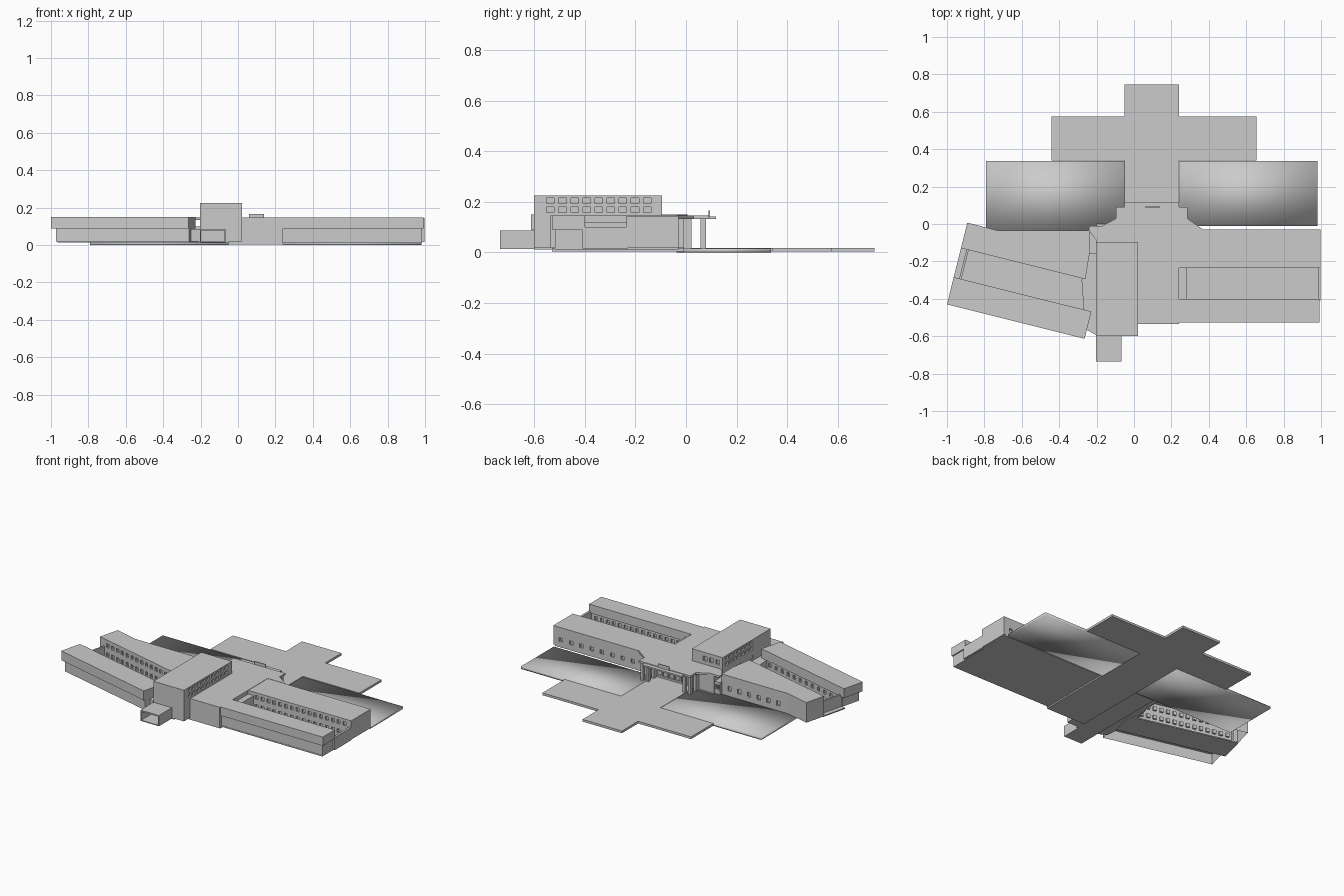
import bpy, bmesh, math
from mathutils import Vector

if "Cube" in bpy.data.objects:
    bpy.data.objects.remove(bpy.data.objects["Cube"])


def prism(name, pts, z0, z1):
    """Extrude a plan outline between two heights."""
    bm = bmesh.new()
    face = bm.faces.new([bm.verts.new((x, y, z0)) for x, y in pts])
    ext = bmesh.ops.extrude_face_region(bm, geom=[face])
    for v in ext["geom"]:
        if isinstance(v, bmesh.types.BMVert):
            v.co.z = z1
    bmesh.ops.recalc_face_normals(bm, faces=bm.faces)
    me = bpy.data.meshes.new(name)
    bm.to_mesh(me)
    bm.free()
    ob = bpy.data.objects.new(name, me)
    bpy.context.collection.objects.link(ob)
    return ob


def box(name, x0, x1, y0, y1, z0, z1):
    return prism(name, [(x0, y0), (x1, y0), (x1, y1), (x0, y1)], z0, z1)


def windows(ob, p0, p1, n, w, z0, z1, depth=0.012):
    """Cut a row of n recessed windows along the wall line p0 to p1."""
    p0, p1 = Vector(p0), Vector(p1)
    d = (p1 - p0).normalized()
    nrm = Vector((-d.y, d.x)) * depth
    bm = bmesh.new()
    for i in range(n):
        c = p0.lerp(p1, (i + 0.5) / n)
        h = d * (w / 2)
        lo = [bm.verts.new((*q, z0)) for q in (c - h - nrm, c + h - nrm, c + h + nrm, c - h + nrm)]
        hi = [bm.verts.new((v.co.x, v.co.y, z1)) for v in lo]
        bm.faces.new(lo[::-1])
        bm.faces.new(hi)
        for k in range(4):
            bm.faces.new((lo[k], lo[(k + 1) % 4], hi[(k + 1) % 4], hi[k]))
    me = bpy.data.meshes.new("window_cutter")
    bm.to_mesh(me)
    bm.free()
    cutter = bpy.data.objects.new("window_cutter", me)
    bpy.context.collection.objects.link(cutter)
    cutter.hide_render = True
    mod = ob.modifiers.new("windows", "BOOLEAN")
    mod.operation, mod.solver, mod.object = "DIFFERENCE", "EXACT", cutter
    bpy.context.view_layer.objects.active = ob
    bpy.ops.object.modifier_apply(modifier=mod.name)
    bpy.data.objects.remove(cutter)


def open_bottom(ob):
    """Remove the floor of a block so it is a hollow shell."""
    bm = bmesh.new()
    bm.from_mesh(ob.data)
    low = min(v.co.z for v in bm.verts)
    bmesh.ops.delete(bm, geom=[f for f in bm.faces if all(abs(v.co.z - low) < 1e-4 for v in f.verts)],
                     context="FACES")
    bm.to_mesh(ob.data)
    bm.free()


# Paved plaza and smooth-shaded lawns
prism("plaza", [(-0.05, -0.53), (0.24, -0.53), (0.24, 0.34), (0.655, 0.34), (0.655, 0.575), (0.24, 0.575),
                (0.24, 0.745), (-0.05, 0.745), (-0.05, 0.575), (-0.44, 0.575), (-0.44, 0.34), (-0.05, 0.34)],
      0.003, 0.018)
for name, x0, x1, y0 in (("left_lawn", -0.79, -0.05, -0.038), ("right_lawn", 0.24, 0.98, -0.01)):
    lawn = box(name, x0, x1, y0, 0.337, 0.0, 0.016)
    for p in lawn.data.polygons:
        p.use_smooth = True
box("right_ground_slab", 0.24, 0.985, -0.52, -0.03, 0.012, 0.02)
box("center_ground_slab", -0.2, -0.05, -0.6, 0.0, 0.012, 0.02)

# Central hall and its entrance canopy
hall = box("central_hall", -0.2, 0.24, -0.535, -0.01, 0.019, 0.14)
windows(hall, (-0.04, -0.01), (0.23, -0.01), 6, 0.035, 0.03, 0.12)
prism("hall_roof", [(-0.2, -0.535), (0.24, -0.535), (0.24, -0.03), (0.37, -0.03), (0.285, 0.03), (0.285, 0.09),
                    (-0.095, 0.09), (-0.095, 0.03), (-0.17, -0.01), (-0.24, -0.01), (-0.24, -0.035),
                    (-0.2, -0.09)], 0.133, 0.146)
box("entrance_canopy", -0.05, 0.24, 0.085, 0.118, 0.132, 0.142)
box("canopy_panel", 0.06, 0.14, 0.088, 0.094, 0.14, 0.166)
for x in (-0.08, -0.04, 0.23, 0.27):
    box("porch_column", x - 0.008, x + 0.008, 0.058, 0.08, 0.016, 0.134)
    box("porch_pier", x - 0.008, x + 0.008, -0.01, 0.022, 0.016, 0.134)

# Tall block with windows on three sides
tower = box("upper_block", -0.203, 0.022, -0.6, -0.095, 0.019, 0.226)
for z in (0.158, 0.194):
    windows(tower, (0.022, -0.56), (0.022, -0.13), 9, 0.03, z, z + 0.022)
for z in (0.1, 0.158, 0.194):
    windows(tower, (-0.203, -0.42), (-0.203, -0.12), 7, 0.028, z, z + 0.022)
windows(tower, (-0.19, -0.095), (-0.05, -0.095), 3, 0.026, 0.17, 0.2)

# Front portal, an open frame
box("portal_roof", -0.203, -0.067, -0.735, -0.6, 0.077, 0.086)
box("portal_floor", -0.203, -0.067, -0.735, -0.6, 0.014, 0.02)
for x in (-0.203, -0.073):
    box("portal_wall", x, x + 0.006, -0.735, -0.6, 0.018, 0.08)

# Right wing: rear block, court and overhanging front bar
rear = box("right_rear_block", 0.24, 0.998, -0.235, -0.03, 0.019, 0.144)
windows(rear, (0.3, -0.03), (0.98, -0.03), 9, 0.025, 0.05, 0.075)
for z in (0.04, 0.1):
    windows(rear, (0.28, -0.235), (0.97, -0.235), 16, 0.022, z, z + 0.025)
box("right_front_upper", 0.24, 0.993, -0.527, -0.4, 0.088, 0.146)
low = box("right_front_lower", 0.24, 0.985, -0.518, -0.41, 0.019, 0.089)
windows(low, (0.28, -0.41), (0.97, -0.41), 16, 0.022, 0.045, 0.07)
box("court_end_wall", 0.983, 0.998, -0.41, -0.23, 0.015, 0.1)
box("court_link", 0.24, 0.28, -0.41, -0.23, 0.019, 0.12)

# Left wing, turned: u runs along it, v across it from the front corner
ANG = math.radians(-14)
U = Vector((math.cos(ANG), math.sin(ANG)))
V = Vector((-U.y, U.x))


def at(u, v):
    return tuple(Vector((-1.0, -0.43)) + U * u + V * v)


def turned(name, u0, u1, v0, v1, z0, z1):
    return prism(name, [at(u0, v0), at(u1, v0), at(u1, v1), at(u0, v1)], z0, z1)


turned("left_front_upper", 0, 0.758, 0, 0.15, 0.088, 0.15)
low = turned("left_front_lower", 0.025, 0.758, 0.01, 0.14, 0.019, 0.089)
windows(low, at(0.05, 0.14), at(0.72, 0.14), 12, 0.022, 0.045, 0.07)
open_bottom(low)
rear = prism("left_rear_block", [at(0, 0.31), at(0.685, 0.31), (-0.238, -0.16), (-0.238, -0.035),
                                 (-0.725, -0.035), at(0, 0.45)], 0.016, 0.15)
windows(rear, (-0.69, -0.035), (-0.26, -0.035), 6, 0.025, 0.05, 0.08)
for z in (0.04, 0.1):
    windows(rear, at(0.05, 0.31), at(0.67, 0.31), 14, 0.022, z, z + 0.025)
open_bottom(rear)
turned("left_court_floor", 0, 0.73, 0.14, 0.32, 0.013, 0.02)
turned("left_court_end_wall", 0.03, 0.042, 0.14, 0.32, 0.019, 0.1)

# Low links between the left wing and the hall
prism("left_link", [(-0.262, -0.56), (-0.2, -0.595), (-0.2, -0.15), (-0.24, -0.16), (-0.28, -0.3)], 0.019, 0.085)
link = box("rear_link", -0.24, -0.19, -0.16, -0.015, 0.019, 0.1)
windows(link, (-0.24, -0.015), (-0.2, -0.015), 2, 0.012, 0.05, 0.08)
